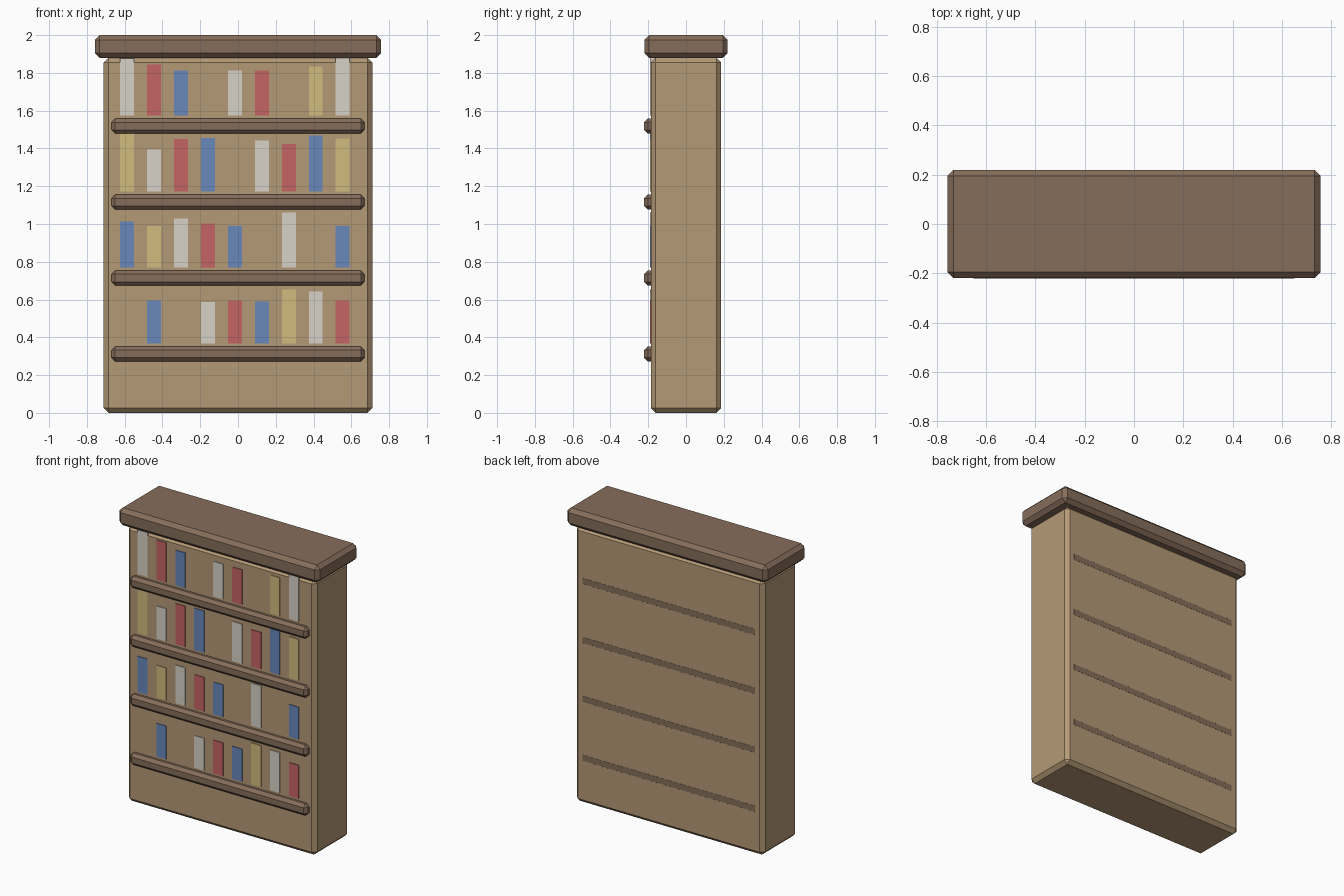
import bpy

if "Cube" in bpy.data.objects:
    bpy.data.objects.remove(bpy.data.objects["Cube"])


def material(name, rgb):
    m = bpy.data.materials.new(name)
    m.diffuse_color = (*rgb, 1)
    m.use_nodes = True
    m.node_tree.nodes["Principled BSDF"].inputs["Base Color"].default_value = m.diffuse_color
    return m


OAK = material("oak", (0.46, 0.32, 0.18))
WALNUT = material("walnut", (0.24, 0.155, 0.105))
COVERS = {
    "w": material("cream_cover", (0.68, 0.65, 0.58)),
    "r": material("red_cover", (0.56, 0.125, 0.125)),
    "b": material("blue_cover", (0.14, 0.25, 0.50)),
    "y": material("yellow_cover", (0.64, 0.50, 0.21)),
}


def box(name, x, y, z, mat, bevel=0.0):
    """Box from (min, max) ranges, with an optional single-step chamfer."""
    lo, hi = zip(x, y, z)
    bpy.ops.mesh.primitive_cube_add(size=1, location=[(a + b) / 2 for a, b in zip(lo, hi)])
    ob = bpy.context.object
    ob.name = name
    ob.scale = [b - a for a, b in zip(lo, hi)]
    bpy.ops.object.transform_apply(location=False, rotation=False, scale=True)
    ob.data.materials.append(mat)
    if bevel:
        mod = ob.modifiers.new("chamfer", "BEVEL")
        mod.width = bevel
        mod.segments = 1
    return ob


# Solid case and overhanging top board
box("case", (-0.711, 0.711), (-0.186, 0.186), (0, 1.88), OAK, 0.025)
box("top_board", (-0.757, 0.757), (-0.22, 0.22), (1.88, 2.0), WALNUT, 0.025)

# Books per shelf: (slot, cover colour, top height)
ROWS = [
    [(1, "b", .594), (3, "w", .587), (4, "r", .594), (5, "b", .59),
     (6, "y", .652), (7, "w", .642), (8, "r", .594)],
    [(0, "b", 1.013), (1, "y", .99), (2, "w", 1.03), (3, "r", 1.003),
     (4, "b", .99), (6, "w", 1.06), (8, "b", .99)],
    [(0, "y", 1.48), (1, "w", 1.394), (2, "r", 1.45), (3, "b", 1.456),
     (5, "w", 1.442), (6, "r", 1.424), (7, "b", 1.469), (8, "y", 1.453)],
    [(0, "w", 1.875), (1, "r", 1.845), (2, "b", 1.813), (4, "w", 1.813),
     (5, "r", 1.813), (7, "y", 1.835), (8, "w", 1.88)],
]

for row, books in enumerate(ROWS):
    # Shelf runs through the case and shows as a thin strip on the back
    z = 0.312 + 0.402 * row
    box(f"shelf_{row + 1}", (-0.67, 0.67), (-0.222, 0.1865), (z - 0.04, z + 0.04), WALNUT, 0.02)
    # Book spines stand just proud of the case front
    for slot, colour, top in books:
        x = -0.588 + 0.1428 * slot
        box(f"book_{row + 1}_{slot + 1}", (x - 0.037, x + 0.037), (-0.191, 0.12),
            (z + 0.056, top), COVERS[colour])
